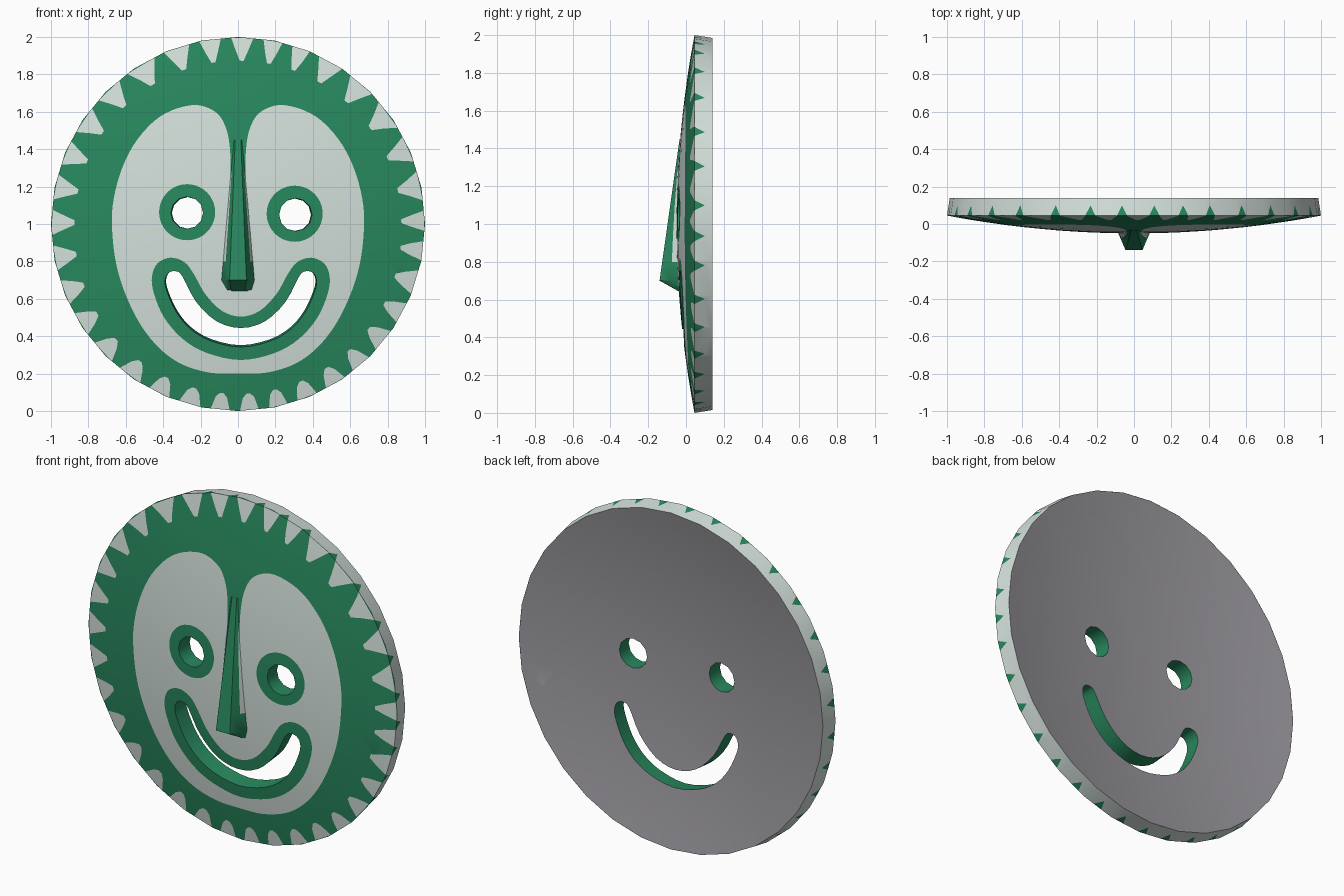
import bpy, math
from mathutils import Vector, geometry

if "Cube" in bpy.data.objects:
    bpy.data.objects.remove(bpy.data.objects["Cube"])

def material(name, rgb):
    m = bpy.data.materials.new(name)
    m.diffuse_color = (*rgb, 1)
    m.use_nodes = True
    m.node_tree.nodes["Principled BSDF"].inputs["Base Color"].default_value = m.diffuse_color
    return m

GREEN, LIGHT, GREY = 0, 1, 2
MATS = [material("green", (0.021, 0.25, 0.112)),
        material("pale grey green", (0.66, 0.75, 0.71)),
        material("plain grey", (0.33, 0.32, 0.345))]

SIDES, THICK, BACK = 32, 0.095, 0.985
STEP = 2 * math.pi / SIDES

def dome(x, z):
    """y of the bulging front surface"""
    return -0.05 + 0.095 * (x * x + (z - 1) ** 2)

def radius(a):
    """radius of the 32-sided outline at angle a"""
    return math.cos(STEP / 2) / math.cos(a % STEP - STEP / 2)

def polar(deg, r):
    a = math.radians(deg)
    return (r * math.sin(a), 1 + r * math.cos(a))

def circle(cx, cz, r, n):
    return [(cx + r * math.cos(2 * math.pi * i / n), cz + r * math.sin(2 * math.pi * i / n))
            for i in range(n)]

def mirrored(half, cx=0.0):
    full = half + [(-x, z) for x, z in reversed(half[1:-1])]
    return [(x + cx, z) for x, z in full]

def smooth(pts, n):
    """closed Catmull-Rom loop through the points"""
    out, k = [], len(pts)
    for i in range(k):
        p0, p1, p2, p3 = (Vector(pts[(i + j - 1) % k]) for j in range(4))
        for s in range(n):
            t = s / n
            v = 0.5 * (2 * p1 + (p2 - p0) * t + (2 * p0 - 5 * p1 + 4 * p2 - p3) * t * t
                       + (3 * p1 - p0 - 3 * p2 + p3) * t ** 3)
            out.append((v.x, v.y))
    return out

def inside(p, poly):
    hit = False
    for i in range(len(poly)):
        (x1, y1), (x2, y2) = poly[i - 1], poly[i]
        if (y1 > p[1]) != (y2 > p[1]) and p[0] < (x2 - x1) * (p[1] - y1) / (y2 - y1) + x1:
            hit = not hit
    return hit

def triangulate(loops, lines=(), loose=()):
    """triangles that follow all given outlines, counter-clockwise"""
    verts, edges = [], []
    for pts, closed in [(l, True) for l in loops] + [(l, False) for l in lines]:
        s, n = len(verts), len(pts)
        verts += [Vector(p) for p in pts]
        edges += [(s + i, s + (i + 1) % n) for i in range(n if closed else n - 1)]
    verts += [Vector(p) for p in loose]
    res = geometry.delaunay_2d_cdt(verts, edges, [], 0, 1e-6)
    tris = []
    for f in res[2]:
        f = list(f)
        a, b, c = (res[0][i] for i in f[:3])
        area = (b.x - a.x) * (c.y - a.y) - (b.y - a.y) * (c.x - a.x)
        if abs(area) > 1e-9:
            tris.append(f if area > 0 else f[::-1])
    return [(v.x, v.y) for v in res[0]], tris

def centre(f, pts):
    return (sum(pts[i][0] for i in f) / len(f), sum(pts[i][1] for i in f) / len(f))

def make(name, verts, faces, mats):
    me = bpy.data.meshes.new(name)
    me.from_pydata(verts, [], faces)
    for m in MATS:
        me.materials.append(m)
    me.polygons.foreach_set("material_index", mats)
    me.update()
    ob = bpy.data.objects.new(name, me)
    bpy.context.collection.objects.link(ob)
    bpy.ops.object.select_all(action='DESELECT')
    ob.select_set(True)
    bpy.context.view_layer.objects.active = ob
    bpy.ops.object.shade_smooth_by_angle(angle=math.radians(35))
    return ob

# Outlines of the painted areas and the openings
patch = smooth(mirrored([(0, .20), (.15, .205), (.30, .25), (.42, .335), (.52, .46), (.60, .62),
                         (.65, .78), (.672, .95), (.67, 1.1), (.63, 1.27), (.56, 1.42),
                         (.46, 1.54), (.36, 1.605), (.25, 1.635), (.17, 1.625), (.10, 1.58),
                         (.06, 1.5), (.043, 1.4), (.04, 1.25), (.05, 1.0), (.06, .72),
                         (0, .68)]), 4)
mouth = smooth(mirrored([(0, .342), (.16, .375), (.27, .44), (.345, .53), (.395, .64),
                         (.405, .70), (.385, .74), (.345, .747), (.312, .72), (.24, .585),
                         (.13, .48), (0, .444)], .015), 3)
lips = smooth(mirrored([(0, .273), (.18, .31), (.31, .385), (.41, .50), (.465, .63),
                        (.475, .72), (.445, .79), (.375, .82), (.30, .795), (.25, .73),
                        (.19, .625), (.10, .535), (0, .505)], .015), 4)
eyes = [circle(-.273, 1.06, .086, 12), circle(.308, 1.05, .088, 12)]
eye_rings = [circle(-.272, 1.063, .15, 40), circle(.303, 1.055, .15, 40)]

# Green spikes around the edge (degrees clockwise from the top), pale teeth between them
peaks = [-170, -160, -150, -139, -128, -117, -106, -95, -84, -73, -62, -50, -38, -25, -13.6,
         -3.7, 6.3, 15.4, 24.2, 35.5, 47.5, 60.5, 72, 84.3, 93.7, 102.8, 113.6, 123.4, 133.9,
         143.5, 153.4, 163, 172, 181]
HALF = 1.6
teeth = []
for a, b in zip(peaks, peaks[1:] + [peaks[0] + 360]):
    d, mid = b - a, (a + b) / 2
    tip = .873 + .035 * max(0, -math.cos(math.radians(mid)))
    teeth.append([polar(g, r) for g, r in (
        (a + HALF, radius(math.radians(a + HALF))), (a + .29 * d, .93), (mid - .07 * d, tip),
        (mid + .07 * d, tip), (b - .29 * d, .93), (b - HALF, radius(math.radians(b - HALF))))])

# Face plate: painted domed front, hollow grey back, green walls in the openings
outline = [polar(360 * i / SIDES, 1) for i in range(SIDES)]
rings = [polar(360 * (i + .5 * (k % 2)) / SIDES, k * .1) for k in range(1, 10) for i in range(SIDES)]
holes = eyes + [mouth]
pts, tris = triangulate([outline, patch, lips] + holes + eye_rings + teeth, loose=rings)
front, mats = [], []
for f in tris:
    c = centre(f, pts)
    if any(inside(c, h) for h in holes):
        continue
    pale = inside(c, patch) and not any(inside(c, r) for r in eye_rings + [lips])
    pale = pale or any(inside(c, t) for t in teeth)
    front.append(f)
    mats.append(LIGHT if pale else GREEN)
n = len(pts)
verts = [(x, dome(x, z), z) for x, z in pts]
verts += [(x * BACK, dome(x, z) + THICK, 1 + (z - 1) * BACK) for x, z in pts]
faces = front + [[i + n for i in reversed(f)] for f in front]
mats += [GREY] * len(front)
edges = {(f[i - 1], f[i]) for f in front for i in range(len(f))}
for a, b in edges:
    if (b, a) not in edges and math.hypot(pts[a][0], pts[a][1] - 1) < .85:
        faces.append([b, a, a + n, b + n])
        mats.append(GREEN)
make("face_plate", verts, faces, mats)

# Rim: unrolled strip with the spikes running over the edge
W = .1
u0, u1 = math.radians(-174.4), math.radians(185.6)
strip = [(u0, 0), (u1, 0), (u1, W), (u0, W)]
spikes = [[(math.radians(p - HALF), 0), (math.radians(p + HALF), 0), (math.radians(p), W * .58)]
          for p in peaks]
folds = [[(k * STEP, 0), (k * STEP, W)] for k in range(-16, 18) if u0 < k * STEP < u1]
pts, tris = triangulate([strip] + spikes, folds)
verts = []
for u, v in pts:
    t = v / W
    r = radius(u) * (1 + (BACK - 1) * t)
    verts.append((r * math.sin(u), dome(radius(u), 1) + THICK * t, 1 + r * math.cos(u)))
faces, mats = [], []
for f in tris:
    a, b, c = (Vector(verts[i]) for i in f)
    m = (a + b + c) / 3 - Vector((0, 0, 1))
    m.y = 0
    faces.append(f if (b - a).cross(c - a).dot(m) > 0 else f[::-1])
    mats.append(GREEN if any(inside(centre(f, pts), s) for s in spikes) else LIGHT)
make("rim", verts, faces, mats)

# Nose: tapering ridge, green with pale strips along the foot of its sides
rows = [1.45, 1.28, 1.1, .95, .8, .70]
verts = []
for z in rows:
    t = (1.45 - z) / .75
    base, top = .028 + .062 * t, .015 + .03 * t
    yb, yt = dome(base, z) + .005, -.034 - .106 * t
    split, ys = base + (top - base) * .4, yb + (yt - yb) * .4
    verts += [(-base, yb, z), (-split, ys, z), (-top, yt, z),
              (top, yt, z), (split, ys, z), (base, yb, z)]
verts += [(x, dome(x, .64) + .005, .64) for x in (-.072, -.055, -.035, .035, .055, .072)]
faces, mats = [], []
for r in range(len(rows)):
    for c in range(5):
        i = r * 6 + c
        faces.append([i, i + 6, i + 7, i + 1])
        mats.append(LIGHT if c in (0, 4) and 1 <= r <= 3 else GREEN)
make("nose", verts, faces, mats)
